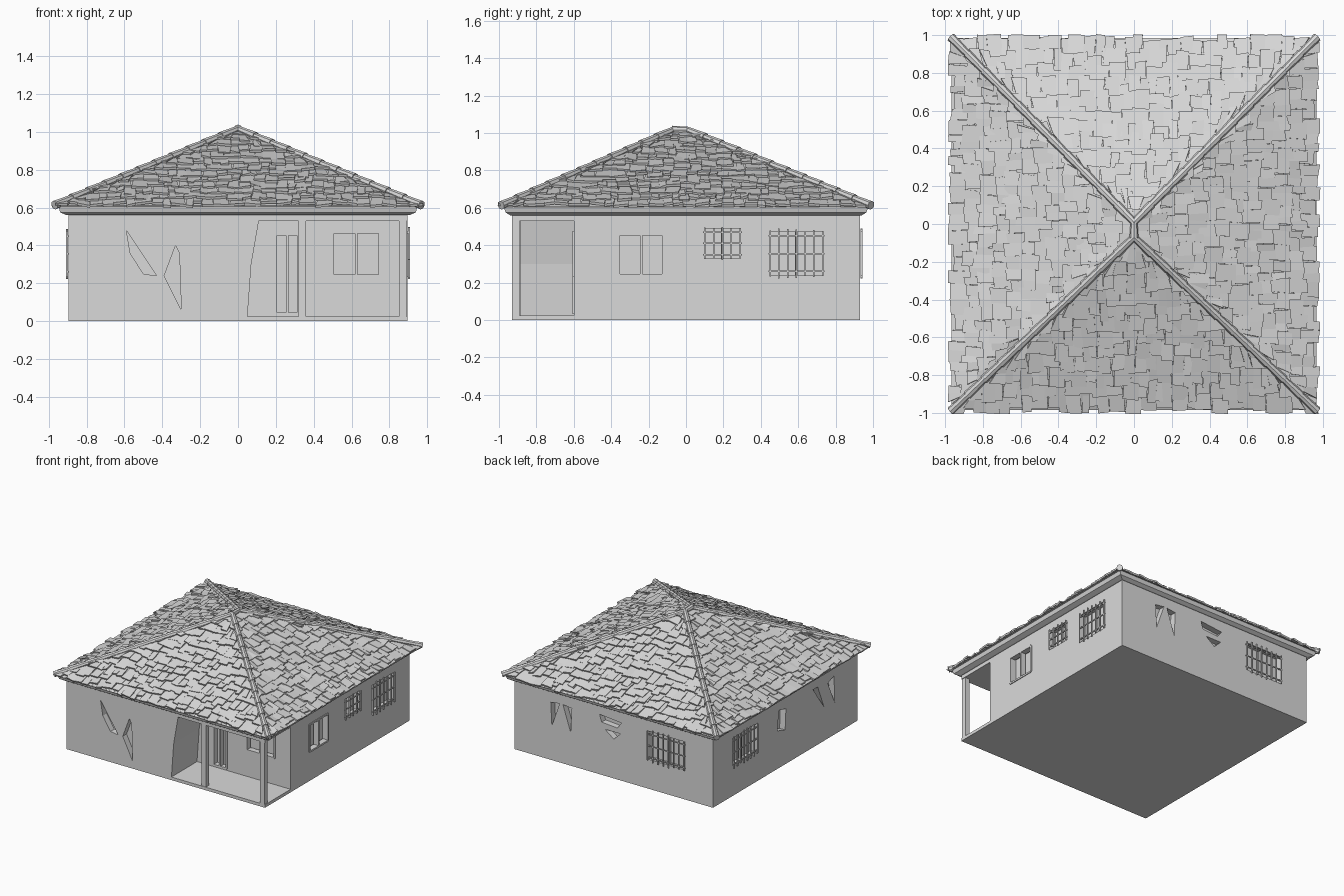
import bpy, bmesh, random
from mathutils import Vector

random.seed(4)
cube = bpy.data.objects.get("Cube")
if cube:
    bpy.data.objects.remove(cube, do_unlink=True)

GREY = bpy.data.materials.new("light_grey")
GREY.use_nodes = True
GREY.diffuse_color = (0.7, 0.7, 0.7, 1)
GREY.node_tree.nodes["Principled BSDF"].inputs["Base Color"].default_value = (0.7, 0.7, 0.7, 1)

WX, WY, WALL_TOP = 0.895, 0.93, 0.575


def finish(name, bm, recalc=True):
    if recalc:
        bmesh.ops.recalc_face_normals(bm, faces=bm.faces)
    mesh = bpy.data.meshes.new(name)
    bm.to_mesh(mesh)
    bm.free()
    mesh.materials.append(GREY)
    obj = bpy.data.objects.new(name, mesh)
    bpy.context.collection.objects.link(obj)
    return obj


def on_wall(side, u, z, d):
    """Point on a wall: u along it, z up, d outward."""
    return {"front": (u, -WY - d, z), "back": (u, WY + d, z), "porch": (u, -0.6 - d, z),
            "left": (WX + d, u, z), "right": (-WX - d, u, z)}[side]


def prism(bm, side, outline, d0, d1):
    """Outline drawn on a wall, extruded from depth d0 to d1."""
    lo = [bm.verts.new(on_wall(side, u, z, d0)) for u, z in outline]
    hi = [bm.verts.new(on_wall(side, u, z, d1)) for u, z in outline]
    bm.faces.new(lo)
    bm.faces.new(hi[::-1])
    for i in range(len(lo)):
        j = (i + 1) % len(lo)
        bm.faces.new((lo[i], hi[i], hi[j], lo[j]))


def rect(u0, u1, z0, z1):
    return [(u0, z0), (u1, z0), (u1, z1), (u0, z1)]


def bar(bm, side, u, z, w, h, d0, d1):
    prism(bm, side, rect(u - w / 2, u + w / 2, z - h / 2, z + h / 2), d0, d1)


# Openings: side, u range, z range, barred or framed
windows = [
    ("left", -0.36, -0.12, 0.24, 0.46, "frame"),
    ("left", 0.10, 0.29, 0.33, 0.49, "bars"),
    ("left", 0.45, 0.73, 0.24, 0.47, "bars"),
    ("back", -0.64, -0.31, 0.24, 0.47, "bars"),
    ("right", 0.37, 0.67, 0.24, 0.47, "bars"),
    ("porch", 0.50, 0.75, 0.24, 0.47, "frame"),
    ("porch", 0.20, 0.32, 0.04, 0.46, "frame"),
]
# Irregular broken openings
broken = [
    ("front", [(-0.59, 0.48), (-0.57, 0.36), (-0.50, 0.25), (-0.43, 0.24)]),
    ("front", [(-0.39, 0.24), (-0.33, 0.40), (-0.31, 0.36), (-0.30, 0.06)]),
    ("back", [(0.57, 0.47), (0.49, 0.48), (0.56, 0.28)]),
    ("back", [(0.46, 0.48), (0.38, 0.47), (0.39, 0.27)]),
    ("back", [(0.13, 0.49), (-0.07, 0.47), (-0.03, 0.42), (0.11, 0.43)]),
    ("back", [(0.08, 0.38), (-0.06, 0.38), (0.0, 0.32)]),
    ("right", [(0.08, 0.47), (-0.01, 0.45), (0.0, 0.28), (0.10, 0.31)]),
    ("right", [(-0.36, 0.47), (-0.42, 0.47), (-0.50, 0.28)]),
    ("right", [(-0.55, 0.45), (-0.63, 0.48), (-0.64, 0.26)]),
]

# Wall block with the porch cut out of its corner
bm = bmesh.new()
prism(bm, "front", rect(-WX, WX, 0, WALL_TOP), 0, -2 * WY)
walls = finish("walls", bm)


def cut(name, build):
    bm = bmesh.new()
    build(bm)
    cutter = finish(name, bm)
    cutter.hide_render = True
    cutter.hide_viewport = True
    cutter.display_type = "WIRE"
    mod = walls.modifiers.new(name, "BOOLEAN")
    mod.operation, mod.solver, mod.object = "DIFFERENCE", "EXACT", cutter


def cut_porch(bm):
    prism(bm, "front", [(0.05, 0.025), (1.1, 0.025), (1.1, 0.53), (0.11, 0.53), (0.07, 0.3)],
          0.1, -0.33)


def cut_openings(bm):
    for side, u0, u1, z0, z1, _ in windows:
        prism(bm, side, rect(u0, u1, z0, z1), 0.02, -0.05)
    for side, outline in broken:
        prism(bm, side, outline, 0.02, -0.05)


cut("porch_cutter", cut_porch)
cut("opening_cutter", cut_openings)

# Window frames and security bars
frames, bars = bmesh.new(), bmesh.new()
for side, u0, u1, z0, z1, kind in windows:
    um, zm, w, h = (u0 + u1) / 2, (z0 + z1) / 2, u1 - u0, z1 - z0
    if kind == "frame":
        for u in (u0, um, u1):
            bar(frames, side, u, zm, 0.014, h, -0.04, 0.006)
        for z in (z0, z1):
            bar(frames, side, um, z, w, 0.014, -0.04, 0.006)
    else:
        count = round(w / 0.045)
        for i in range(count + 1):
            bar(bars, side, u0 + w * i / count, zm, 0.008,
                h + random.uniform(0, 0.04), 0.004, 0.014)
        for z in (z0 + 0.02, zm, z1 - 0.02):
            bar(bars, side, um, z, w + 0.02, 0.008, 0.002, 0.01)
        bar(frames, side, um, zm, 0.016, h, -0.045, -0.03)
finish("window_frames", frames)
finish("window_bars", bars)

# Porch posts
posts = bmesh.new()
bar(posts, "front", 0.34, 0.28, 0.04, 0.52, -0.045, -0.005)
bar(posts, "front", 0.87, 0.28, 0.04, 0.52, -0.04, 0)
finish("porch_posts", posts)

# Soffit flaring from the walls to the eaves
EX, EY, EZ, TOP = 0.965, 0.985, 0.605, 1.005
bm = bmesh.new()
rings = []
for x, y, z in ((0.905, 0.94, 0.56), (0.94, 0.965, 0.575), (0.95, 0.975, 0.61)):
    rings.append([bm.verts.new((sx * x, sy * y, z))
                  for sx, sy in ((-1, -1), (1, -1), (1, 1), (-1, 1))])
for a, b in zip(rings, rings[1:]):
    for i in range(4):
        j = (i + 1) % 4
        bm.faces.new((a[i], a[j], b[j], b[i]))
bm.faces.new(rings[-1])
inner = [bm.verts.new((sx * WX, sy * WY, 0.56)) for sx, sy in ((-1, -1), (1, -1), (1, 1), (-1, 1))]
for i in range(4):
    j = (i + 1) % 4
    bm.faces.new((inner[i], inner[j], rings[0][j], rings[0][i]))
finish("soffit", bm)

# Hipped roof deck with a very short ridge
corners = [Vector((sx * EX, sy * EY, EZ)) for sx, sy in ((-1, -1), (1, -1), (1, 1), (-1, 1))]
ridge_front, ridge_back = Vector((0, -0.07, TOP)), Vector((0, 0.01, TOP))
peaks = [ridge_front, ridge_front, ridge_back, ridge_back]
bm = bmesh.new()
base = [bm.verts.new(c) for c in corners]
rf, rb = bm.verts.new(ridge_front), bm.verts.new(ridge_back)
bm.faces.new((base[0], base[1], rf))
bm.faces.new((base[1], base[2], rb, rf))
bm.faces.new((base[2], base[3], rb))
bm.faces.new((base[3], base[0], rf, rb))
bm.faces.new(base[::-1])
finish("roof_deck", bm)

# Rough overlapping shingles on every slope
ROWS = 13
bm = bmesh.new()
for i in range(4):
    a, b, pa, pb = corners[i], corners[(i + 1) % 4], peaks[i], peaks[(i + 1) % 4]
    along = (b - a).normalized()
    up = ((pa + pb) / 2 - (a + b) / 2).normalized()
    normal = along.cross(up)

    def on_slope(t, s, lift):
        s = max(-0.012, min(s, 1))
        left, right = a.lerp(pa, s), b.lerp(pb, s)
        t = max(left.dot(along), min(t, right.dot(along)))
        return left + along * (t - left.dot(along)) + normal * lift

    for row in range(ROWS):
        s = row / ROWS
        t, end = a.lerp(pa, s).dot(along), b.lerp(pb, s).dot(along)
        while t < end:
            w = random.uniform(0.035, 0.09)
            s0 = s + random.uniform(-0.025, 0.025)
            s1 = s0 + random.uniform(0.1, 0.15)
            skew = random.uniform(-0.012, 0.012)
            lifts = [random.uniform(0.012, 0.026) for _ in range(2)]
            low = [on_slope(t, s0, lifts[0]),
                   on_slope(t + w, s0 + random.uniform(-0.01, 0.01), lifts[1])]
            high = [on_slope(t + w + skew, s1, 0.003), on_slope(t + skew, s1, 0.003)]
            t += w
            if (low[1] - low[0]).length < 0.01:
                continue
            top = [bm.verts.new(p) for p in low + high]
            foot = [bm.verts.new(p - normal * 0.014) for p in low]
            bm.faces.new(top)
            bm.faces.new((foot[0], foot[1], top[1], top[0]))
            bm.faces.new((foot[0], top[0], top[3]))
            bm.faces.new((foot[1], top[2], top[1]))
finish("roof_shingles", bm, recalc=False)

# Ridge tiles, short overlapping tubes along each hip
bm = bmesh.new()


def ridge_tiles(start, end, count):
    step = (end - start) / count
    turn = step.to_track_quat("Z", "Y").to_matrix().to_4x4()
    for k in range(count):
        made = bmesh.ops.create_cone(bm, cap_ends=True, segments=8, radius1=0.024,
                                     radius2=0.018, depth=step.length * 1.1)
        bmesh.ops.transform(bm, matrix=turn, verts=made["verts"])
        bmesh.ops.translate(bm, vec=start + step * (k + 0.5), verts=made["verts"])


lift = Vector((0, 0, 0.01))
for corner, peak in zip(corners, peaks):
    ridge_tiles(corner + lift, peak + lift, 11)
ridge_tiles(ridge_front + lift, ridge_back + lift, 1)
finish("ridge_tiles", bm)
